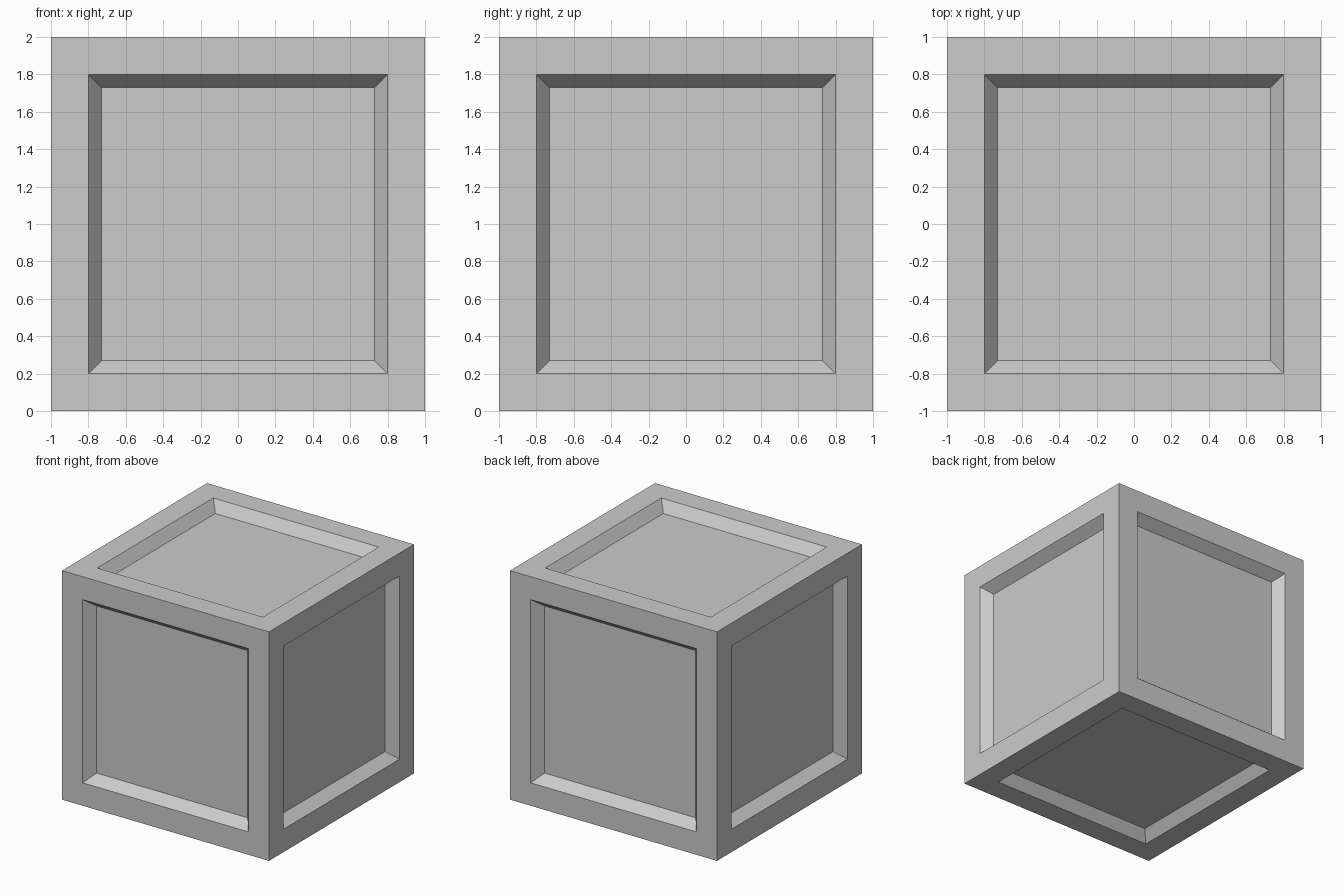
import bpy, bmesh
from mathutils import Matrix

if "Cube" in bpy.data.objects:
    bpy.data.objects.remove(bpy.data.objects["Cube"])

# Crate: a cube with a sunken, slope-edged panel on every side
bm = bmesh.new()
bmesh.ops.create_cube(bm, size=2.0, matrix=Matrix.Translation((0, 0, 1)))
panels = list(bm.faces)

# Flat frame border, then the sloped rim down to the recessed panel
bmesh.ops.inset_individual(bm, faces=panels, thickness=0.2, use_even_offset=True)
for f in panels:
    n, c = f.normal.copy(), f.calc_center_median()
    bmesh.ops.inset_individual(bm, faces=[f], thickness=0.07, use_even_offset=True)
    for v in f.verts:
        v.co -= n * 0.09

bm.normal_update()
mesh = bpy.data.meshes.new("crate")
bm.to_mesh(mesh)
bm.free()
crate = bpy.data.objects.new("crate", mesh)
bpy.context.collection.objects.link(crate)
